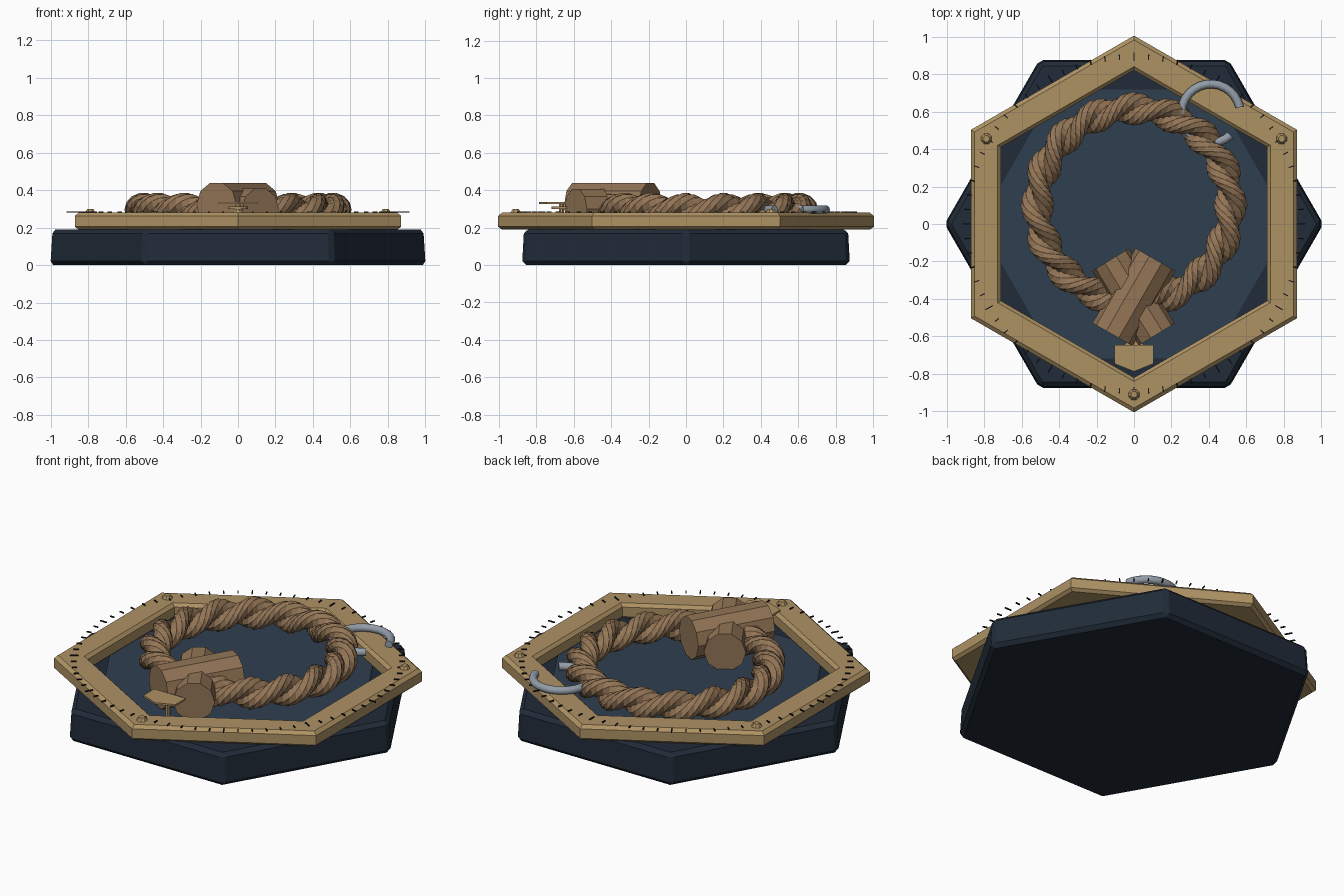
import bpy, bmesh, math
from mathutils import Vector, Matrix

if "Cube" in bpy.data.objects:
    bpy.data.objects.remove(bpy.data.objects["Cube"])

def material(name, hexcode):
    m = bpy.data.materials.new(name)
    c = [int(hexcode[i:i + 2], 16) / 255 for i in (0, 2, 4)]
    m.diffuse_color = [((v + 0.055) / 1.055) ** 2.4 if v > 0.04 else v / 12.92 for v in c] + [1]
    m.use_nodes = True
    m.node_tree.nodes["Principled BSDF"].inputs["Base Color"].default_value = m.diffuse_color
    return m

NAVY = material("dark_navy", "202B38")
BLUE = material("slate_blue", "2F3F50")
BRASS = material("brass", "AE9264")
ROPE = material("rope_brown", "937556")
STEEL = material("steel", "939DA8")
INK = material("ink", "1A1A1A")

def make(name, bm, mat):
    bmesh.ops.recalc_face_normals(bm, faces=bm.faces)
    me = bpy.data.meshes.new(name)
    bm.to_mesh(me)
    bm.free()
    me.materials.append(mat)
    ob = bpy.data.objects.new(name, me)
    bpy.context.collection.objects.link(ob)
    return ob

def bevel(ob, width):
    b = ob.modifiers.new("bevel", 'BEVEL')
    b.width, b.segments, b.limit_method = width, 1, 'ANGLE'
    b.angle_limit = math.radians(40)

def sweep(rings, closed):
    """Skin a list of point rings; cap the ends when open."""
    bm = bmesh.new()
    vs = [[bm.verts.new(p) for p in r] for r in rings]
    n, k = len(vs), len(vs[0])
    for i in range(n if closed else n - 1):
        a, b = vs[i], vs[(i + 1) % n]
        for j in range(k):
            bm.faces.new((a[j], a[(j + 1) % k], b[(j + 1) % k], b[j]))
    if not closed:
        bm.faces.new(vs[0])
        bm.faces.new(vs[-1])
    return bm

def hexagon(r, z, turn=0):
    return [(r * math.cos(math.radians(turn + 60 * i)),
             r * math.sin(math.radians(turn + 60 * i)), z) for i in range(6)]

def rod(name, a, b, r, sides, mat, r2=None):
    a, b = Vector(a), Vector(b)
    d = b - a
    bm = bmesh.new()
    rot = d.to_track_quat('Z', 'Y').to_matrix().to_4x4()
    spin = Matrix.Rotation(math.pi / sides, 4, 'Z')
    bmesh.ops.create_cone(bm, cap_ends=True, segments=sides, radius1=r,
                          radius2=r if r2 is None else r2, depth=d.length,
                          matrix=Matrix.Translation((a + b) / 2) @ rot @ spin)
    return make(name, bm, mat)

# Hexagonal base block and its inlaid panel
base = make("base", sweep([hexagon(1.012, 0), hexagon(1.0, 0.19)], False), NAVY)
bevel(base, 0.022)
make("base_panel", sweep([hexagon(0.83, 0.18), hexagon(0.83, 0.197)], False), BLUE)

# Hexagonal frame ring, turned 30 degrees against the base
section = [(0.985, 0.19), (1.005, 0.205), (1.005, 0.262), (0.982, 0.28),
           (0.84, 0.28), (0.82, 0.262), (0.82, 0.205), (0.84, 0.19)]
rings = [hexagon(r, z, 30) for r, z in section]
make("frame", sweep(rings, True), BRASS)

# Dial ticks on a circle
bm = bmesh.new()
for i in range(72):
    length = 0.045 if i % 6 == 0 else 0.028
    m = (Matrix.Rotation(math.radians(5 * i), 4, 'Z') @ Matrix.Translation((0.893, 0, 0.283))
         @ Matrix.Diagonal((length, 0.006, 0.007, 1)))
    bmesh.ops.create_cube(bm, size=1, matrix=m)
make("dial_ticks", bm, INK)

# Rivets on three frame corners
for i, a in enumerate((30, 150, 270)):
    a = math.radians(a)
    x, y = 0.91 * math.cos(a), 0.91 * math.sin(a)
    rod(f"rivet_{i + 1}", (x, y, 0.275), (x, y, 0.298), 0.034, 8, BRASS, 0.018)

# Two twisted rope strands forming the wreath
def strand(phase):
    N, R, off, r = 112, 0.515, 0.035, 0.056
    def centre(t):
        w = 8 * t + phase
        q = R + off * math.cos(w)
        return Vector((q * math.cos(t), 0.1 + q * math.sin(t), 0.295 + off * math.sin(w)))
    out = []
    for i in range(N):
        t = 2 * math.pi * i / N
        c, radial = centre(t), Vector((math.cos(t), math.sin(t), 0))
        out.append([c + r * (radial * math.cos(u) + Vector((0, 0, 1)) * math.sin(u))
                    for u in (8 * t + phase + 2 * math.pi * j / 8 for j in range(8))])
    return sweep(out, True)

for i in range(2):
    make(f"rope_strand_{i + 1}", strand(math.pi * i), ROPE)

# Crossed knot cylinders at the front
rod("knot_upper", (-0.115, -0.59, 0.322), (0.115, -0.19, 0.322), 0.123, 10, ROPE)
rod("knot_lower", (0.12, -0.59, 0.298), (-0.125, -0.19, 0.298), 0.115, 10, ROPE)

# Pointer plate, with its disc and stem
outline = [(-0.105, -0.645), (-0.105, -0.745), (0, -0.787), (0.105, -0.745), (0.105, -0.645)]
make("pointer_plate", sweep([[(x, y, z) for x, y in outline] for z in (0.325, 0.336)], False), BRASS)
rod("pointer_disc", (0, -0.665, 0.3), (0, -0.665, 0.312), 0.055, 12, BRASS)
rod("pointer_stem", (0, -0.665, 0.197), (0, -0.665, 0.33), 0.014, 8, BRASS)

# Open steel ring threaded through the rope
ring = []
for i in range(25):
    a = math.radians(12 + (312 - 12) * i / 24)
    d = Vector((math.cos(a), math.sin(a), 0))
    ring.append([Vector((0.41, 0.59, 0.296)) + d * (0.157 + 0.023 * math.cos(u))
                 + Vector((0, 0, 0.023 * math.sin(u)))
                 for u in (2 * math.pi * j / 10 for j in range(10))])
ob = make("open_ring", sweep(ring, False), STEEL)
bpy.context.view_layer.objects.active = ob
ob.select_set(True)
bpy.ops.object.shade_smooth_by_angle(angle=math.radians(40))
